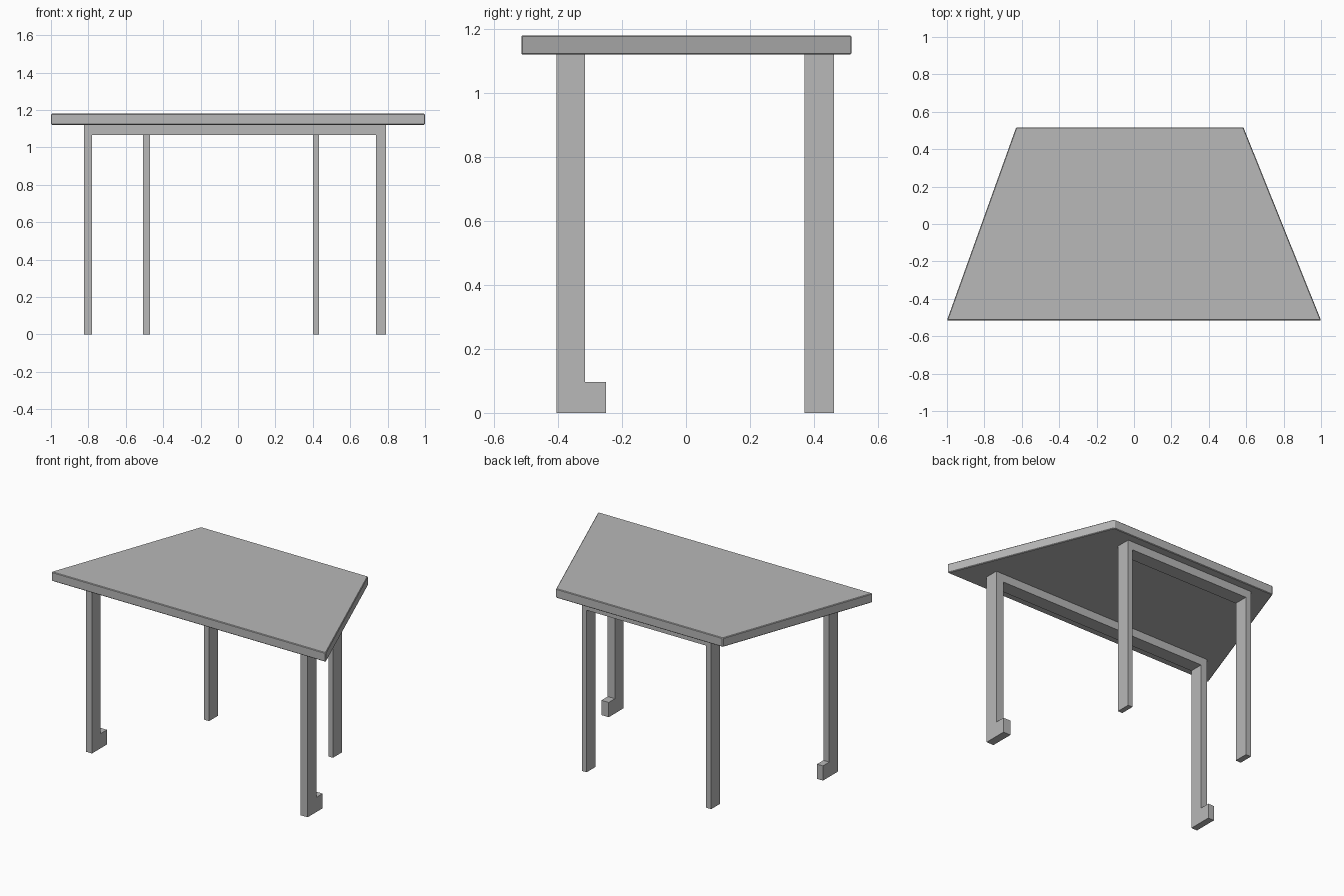
import bpy
import bmesh
from mathutils import Vector

cube = bpy.data.objects.get("Cube")
if cube:
    bpy.data.objects.remove(cube, do_unlink=True)

grey = bpy.data.materials.new("plain grey")
grey.use_nodes = True
grey.diffuse_color = (0.48, 0.48, 0.48, 1)
grey.node_tree.nodes["Principled BSDF"].inputs["Base Color"].default_value = grey.diffuse_color


def prism(name, outline, extrude):
    """Extrude a flat outline along a vector into a solid."""
    bm = bmesh.new()
    face = bm.faces.new([bm.verts.new(p) for p in outline])
    result = bmesh.ops.extrude_face_region(bm, geom=[face], use_keep_orig=True)
    moved = [v for v in result["geom"] if isinstance(v, bmesh.types.BMVert)]
    bmesh.ops.translate(bm, verts=moved, vec=Vector(extrude))
    bmesh.ops.recalc_face_normals(bm, faces=bm.faces)
    mesh = bpy.data.meshes.new(name)
    bm.to_mesh(mesh)
    bm.free()
    mesh.materials.append(grey)
    obj = bpy.data.objects.new(name, mesh)
    bpy.context.collection.objects.link(obj)
    return obj


UNDERSIDE, TOP, RAIL = 1.12, 1.18, 1.067

# Tapered table top with slightly eased edges
corners = [(-1, -0.515), (1, -0.515), (0.585, 0.517), (-0.63, 0.517)]
top = prism("table_top", [(x, y, UNDERSIDE) for x, y in corners],
            (0, 0, TOP - UNDERSIDE))
bevel = top.modifiers.new("eased_edges", 'BEVEL')
bevel.width = 0.004
bevel.segments = 1


# Leg: a side profile, with an optional foot pointing to the back
def leg(name, x0, x1, y0, y1, foot_y=None):
    outline = [(x0, y0, 0), (x0, y0, UNDERSIDE), (x0, y1, UNDERSIDE)]
    if foot_y is None:
        outline += [(x0, y1, 0)]
    else:
        outline += [(x0, y1, 0.097), (x0, foot_y, 0.097), (x0, foot_y, 0)]
    prism(name, outline, (x1 - x0, 0, 0))


# Rail joining a pair of legs under the top
def rail(name, x0, x1, y0, y1):
    outline = [(x0, y0, RAIL), (x0, y0, UNDERSIDE), (x0, y1, UNDERSIDE), (x0, y1, RAIL)]
    prism(name, outline, (x1 - x0, 0, 0))


# Front and back frames: right leg, left leg, depth range, foot
frames = {
    "front": ((-0.823, -0.78), (0.738, 0.791), (-0.405, -0.315), -0.25),
    "back": ((-0.508, -0.47), (0.40, 0.433), (0.37, 0.463), None),
}
for place, (right, left, depth, foot) in frames.items():
    leg(place + "_right_leg", *right, *depth, foot)
    leg(place + "_left_leg", *left, *depth, foot)
    rail(place + "_rail", right[1], left[0], *depth)
